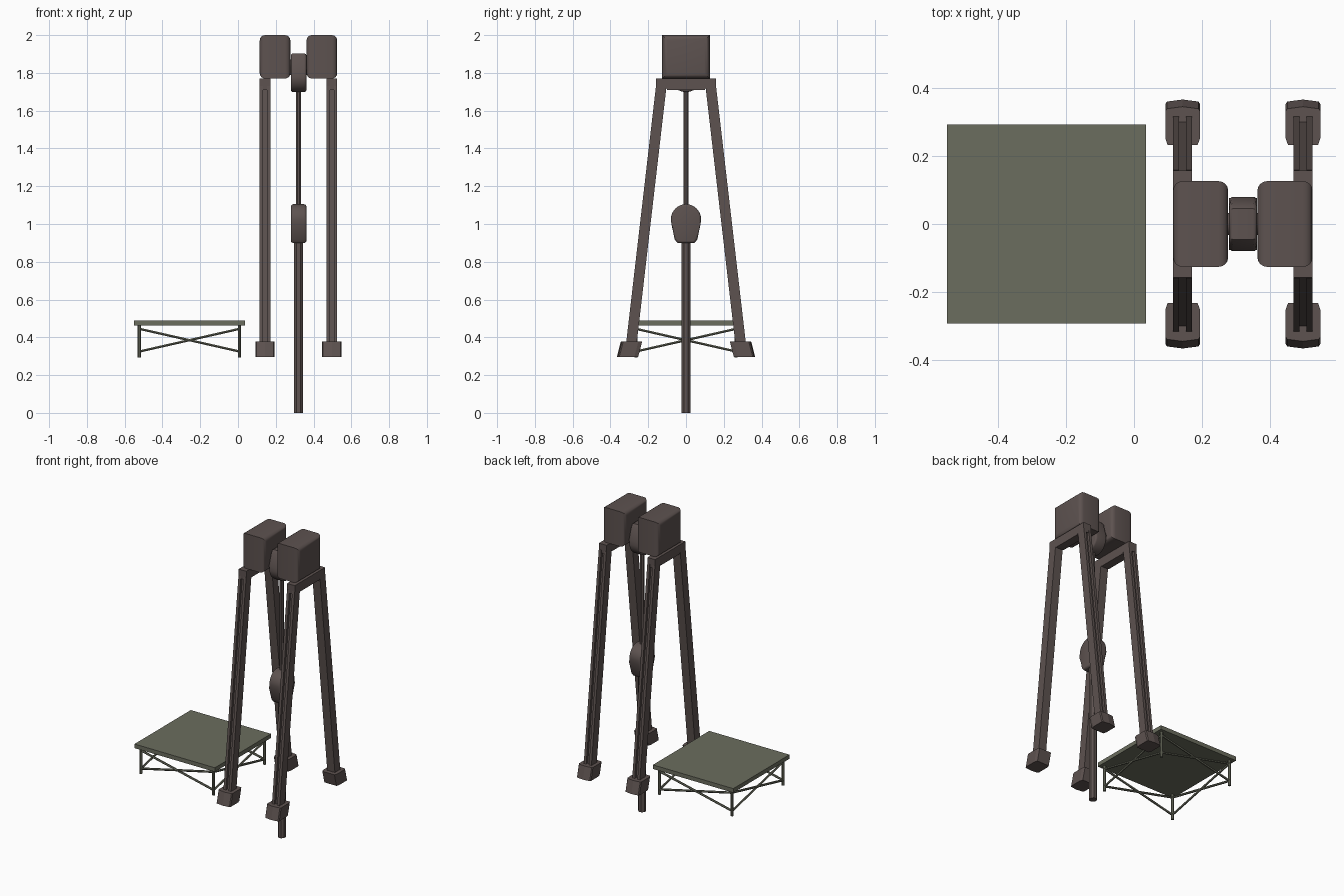
import bpy, bmesh, math
from mathutils import Vector

if "Cube" in bpy.data.objects:
    bpy.data.objects.remove(bpy.data.objects["Cube"])


def material(name, rgb):
    m = bpy.data.materials.new(name)
    m.diffuse_color = (*rgb, 1)
    m.use_nodes = True
    m.node_tree.nodes["Principled BSDF"].inputs["Base Color"].default_value = m.diffuse_color
    return m


BROWN = material("dark_brown_metal", (0.11, 0.085, 0.08))
OLIVE = material("olive_grey", (0.147, 0.153, 0.112))


def finish(bm, name, mat, smooth=False):
    bmesh.ops.recalc_face_normals(bm, faces=bm.faces)
    me = bpy.data.meshes.new(name)
    bm.to_mesh(me)
    bm.free()
    ob = bpy.data.objects.new(name, me)
    me.materials.append(mat)
    bpy.context.collection.objects.link(ob)
    if smooth:
        bpy.ops.object.select_all(action='DESELECT')
        ob.select_set(True)
        bpy.context.view_layer.objects.active = ob
        bpy.ops.object.shade_smooth_by_angle(angle=math.radians(35))
    return ob


def loft(name, ring_a, ring_b, mat, bevel=0, smooth=False):
    """Closed prism between two matching rings; bevel rounds the cap rims."""
    bm = bmesh.new()
    a = [bm.verts.new(p) for p in ring_a]
    b = [bm.verts.new(p) for p in ring_b]
    n = len(a)
    bm.faces.new(a)
    bm.faces.new(b)
    for i in range(n):
        bm.faces.new((a[i], a[(i + 1) % n], b[(i + 1) % n], b[i]))
    if bevel:
        rims = [e for e in bm.edges if (e.verts[0] in a) == (e.verts[1] in a)]
        bmesh.ops.bevel(bm, geom=rims, offset=bevel, segments=4, profile=0.5,
                        affect='EDGES', clamp_overlap=True)
    return finish(bm, name, mat, smooth)


def slab(name, profile, x0, x1, mat, bevel=0, smooth=False):
    """Extrude a (y, z) profile along x."""
    return loft(name, [(x0, y, z) for y, z in profile],
                [(x1, y, z) for y, z in profile], mat, bevel, smooth)


def rect(y0, y1, z0, z1):
    return [(y0, z0), (y1, z0), (y1, z1), (y0, z1)]


def rod(name, p, q, r, sides, mat):
    p, q = Vector(p), Vector(q)
    d = (q - p).normalized()
    u = d.cross(Vector((1, 0, 0)) if abs(d.x) < 0.7 else Vector((0, 1, 0))).normalized()
    v = d.cross(u)
    ang = [2 * math.pi * (i + 0.5) / sides for i in range(sides)]
    off = [(u * math.cos(t) + v * math.sin(t)) * r for t in ang]
    return loft(name, [p + o for o in off], [q + o for o in off], mat, 0, sides > 6)


# rounded head blocks
for side, x0 in (("left", 0.115), ("right", 0.363)):
    slab(side + "_head_block", rect(-0.126, 0.126, 1.77, 2.0), x0, x0 + 0.162,
         BROWN, 0.028, True)

# pivot hub and pendulum weight share one rounded, tapering profile
arc = [(0.08 * math.cos(math.radians(a)), 0.08 * math.sin(math.radians(a)))
       for a in range(0, 181, 12)]
weight = arc + [(-0.077, -0.025), (-0.06, -0.107), (-0.045, -0.125),
                (0.045, -0.125), (0.06, -0.107), (0.077, -0.025)]
slab("pendulum_weight", [(y, 1.025 + z) for y, z in weight], 0.28, 0.362, BROWN, 0.012, True)
slab("pivot_hub", [(y, 1.778 - z) for y, z in weight], 0.28, 0.362, BROWN, 0.012, True)
slab("pivot_axle", [(y * 0.4, 1.84 + z * 0.4) for y, z in weight], 0.2, 0.44, BROWN)

# pendulum rods
rod("upper_rod", (0.32, 0, 1.09), (0.32, 0, 1.72), 0.014, 8, BROWN)
rod("lower_rod", (0.32, 0, 0), (0.32, 0, 0.92), 0.025, 8, BROWN)

# two A-frames: crossbar, grooved legs, tilted feet
for side, cx in (("left", 0.143), ("right", 0.497)):
    slab(side + "_crossbar", [(-0.158, 1.77), (-0.158, 1.71), (-0.105, 1.72), (-0.1, 1.71),
                              (0.1, 1.71), (0.105, 1.72), (0.158, 1.71), (0.158, 1.77)],
         cx - 0.028, cx + 0.028, BROWN)
    for end, s in (("front", -1), ("back", 1)):
        # U section: (x offset, outward y offset), groove on the outer face
        sec = [(-0.028, -0.028), (0.028, -0.028), (0.028, 0.028), (0.01, 0.028),
               (0.01, 0.012), (-0.01, 0.012), (-0.01, 0.028), (-0.028, 0.028)]
        loft(f"{side}_{end}_leg",
             [(cx + x, s * (0.131 + y), 1.73) for x, y in sec],
             [(cx + x, s * (0.29 + y), 0.36) for x, y in sec], BROWN)
        foot = [(-0.044, -0.055), (0.044, -0.055), (0.051, -0.035), (0.051, 0.045),
                (0.046, 0.052), (0, 0.058), (-0.046, 0.052), (-0.051, 0.045),
                (-0.051, -0.035)]
        loft(f"{side}_{end}_foot",
             [(cx + x, s * (0.287 + y), 0.378) for x, y in foot],
             [(cx + x, s * (0.308 + y), 0.297) for x, y in foot], BROWN)

# platform with legs and cross braces
slab("platform_top", rect(-0.293, 0.293, 0.463, 0.49), -0.55, 0.036, OLIVE)
X, D = -0.257, 0.265
corners = [(X - D, -D), (X + D, -D), (X + D, D), (X - D, D)]
for i, (x, y) in enumerate(corners):
    rod(f"platform_leg_{i + 1}", (x, y, 0.293), (x, y, 0.47), 0.0095, 8, OLIVE)
    x2, y2 = corners[(i + 1) % 4]
    rod(f"platform_brace_{i + 1}a", (x, y, 0.325), (x2, y2, 0.445), 0.007, 6, OLIVE)
    rod(f"platform_brace_{i + 1}b", (x, y, 0.445), (x2, y2, 0.325), 0.007, 6, OLIVE)
